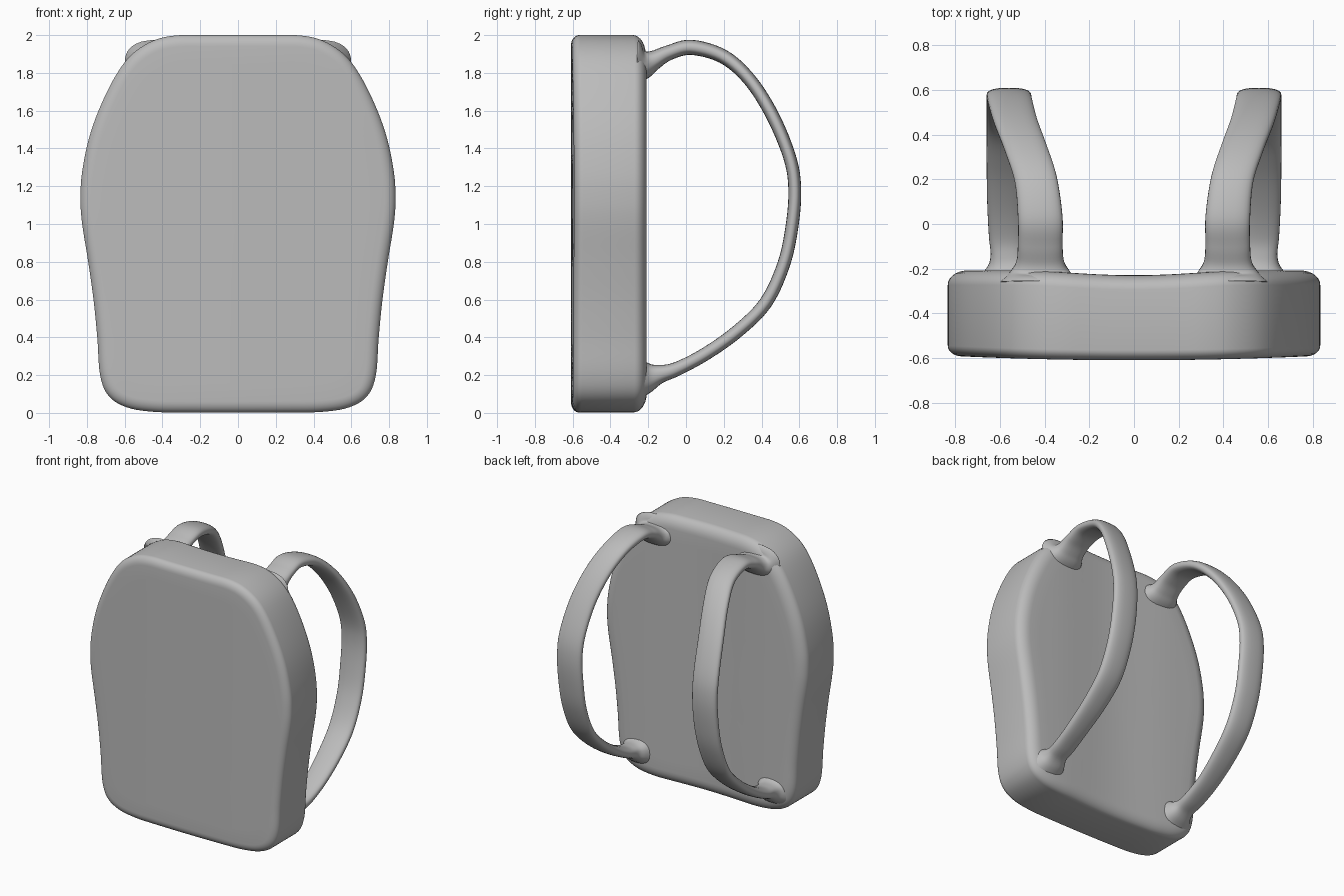
import bpy, bmesh, math
from mathutils import Vector

if "Cube" in bpy.data.objects:
    bpy.data.objects.remove(bpy.data.objects["Cube"])

grey = bpy.data.materials.new("plain grey")
grey.diffuse_color = (0.5, 0.5, 0.5, 1)
grey.use_nodes = True
grey.node_tree.nodes["Principled BSDF"].inputs["Base Color"].default_value = grey.diffuse_color


def spline(pts, steps, closed=False):
    """Catmull-Rom interpolation of tuples of any length."""
    n, out = len(pts), []
    for i in range(n if closed else n - 1):
        p = [pts[k % n] if closed else pts[min(max(k, 0), n - 1)]
             for k in range(i - 1, i + 3)]
        for s in range(steps):
            t = s / steps
            out.append(tuple(0.5 * (2 * b + (c - a) * t
                       + (2 * a - 5 * b + 4 * c - d) * t * t
                       + (3 * b - a - 3 * c + d) * t ** 3)
                       for a, b, c, d in zip(*p)))
    if not closed:
        out.append(tuple(pts[-1]))
    return out


def loft(name, rings):
    """Skin a list of closed vertex rings and cap both ends."""
    bm = bmesh.new()
    vs = [[bm.verts.new(co) for co in ring] for ring in rings]
    for a, b in zip(vs, vs[1:]):
        for i in range(len(a)):
            j = (i + 1) % len(a)
            bm.faces.new((a[i], a[j], b[j], b[i]))
    bm.faces.new(vs[0])
    bm.faces.new(vs[-1])
    bmesh.ops.recalc_face_normals(bm, faces=bm.faces)
    for f in bm.faces:
        f.smooth = True
    mesh = bpy.data.meshes.new(name)
    bm.to_mesh(mesh)
    bm.free()
    mesh.materials.append(grey)
    ob = bpy.data.objects.new(name, mesh)
    bpy.context.collection.objects.link(ob)
    return ob


# Bag body: outline in x/z, rounded into gently curved front and back faces
half = [(0.25, 0.002), (0.45, 0.006), (0.59, 0.03), (0.685, 0.09), (0.73, 0.2),
        (0.745, 0.4), (0.765, 0.6), (0.793, 0.8), (0.825, 1.0), (0.834, 1.13),
        (0.826, 1.27), (0.79, 1.45), (0.73, 1.62), (0.645, 1.79), (0.56, 1.9),
        (0.45, 1.97), (0.33, 1.998), (0.16, 2.0)]
outline = [Vector(p) for p in spline(
    half + [(-x, z) for x, z in reversed(half)], 5, closed=True)]
inward = []
for i, p in enumerate(outline):
    d = (outline[(i + 1) % len(outline)] - outline[i - 1]).normalized()
    inward.append(Vector((-d.y, d.x)))
centre = Vector((0, 1.0))


def front_y(x):
    return -0.59 - 0.02 * (1 - (x / 0.83) ** 2)


def back_y(x):
    return -0.208 - (0.022 * math.cos(math.pi * x / 1.1) ** 2 if abs(x) < 0.55 else 0)


def half_body(face_y, inset, depth):
    """Rings from the side wall, over the rounded rim, to the middle of a face."""
    rings = []
    for k in range(8):
        a = math.pi / 2 * k / 7
        ring = []
        for p, n in zip(outline, inward):
            q = p + n * inset * (1 - math.cos(a))
            ring.append((q.x, face_y(q.x) + depth * (1 - math.sin(a)), q.y))
        rings.append(ring)
    for s in (0.9, 0.78, 0.64, 0.5, 0.36, 0.22, 0.1, 0.02):
        ring = []
        for p, n in zip(outline, inward):
            q = centre + (p + n * inset - centre) * s
            ring.append((q.x, face_y(q.x), q.y))
        rings.append(ring)
    return rings


loft("bag_body", half_body(front_y, 0.06, 0.045)[::-1] + half_body(back_y, 0.09, -0.065))

# Shoulder straps: x, y, z, width, thickness, flaring where they meet the body
path = [(.42, -.26, 1.85, .36, .25), (.42, -.215, 1.85, .27, .16),
        (.42, -.17, 1.867, .215, .105), (.42, -.09, 1.907, .2, .08),
        (.42, .03, 1.935, .2, .08), (.44, .2, 1.885, .19, .075),
        (.485, .34, 1.76, .19, .07), (.53, .46, 1.57, .195, .07),
        (.555, .55, 1.35, .2, .068), (.56, .576, 1.18, .2, .068),
        (.56, .56, .98, .2, .068), (.563, .515, .78, .195, .068),
        (.565, .42, .58, .19, .07), (.57, .27, .43, .18, .07),
        (.575, .1, .31, .165, .07), (.57, -.05, .232, .16, .075),
        (.565, -.14, .205, .155, .1), (.56, -.2, .19, .21, .165),
        (.56, -.26, .185, .3, .25)]
fine = spline(path, 6)
rings = []
for i, (x, y, z, w, t) in enumerate(fine):
    a, b = fine[max(i - 1, 0)], fine[min(i + 1, len(fine) - 1)]
    tangent = (Vector(b[:3]) - Vector(a[:3])).normalized()
    across = (Vector((1, 0, 0)) - tangent * tangent.x).normalized()
    up = tangent.cross(across)
    ring = []
    for k in range(28):
        ang = 2 * math.pi * k / 28
        c, s = math.cos(ang), math.sin(ang)
        c, s = (math.copysign(abs(v) ** 0.8, v) for v in (c, s))
        ring.append(Vector((x, y, z)) + across * c * w / 2 + up * s * t / 2)
    rings.append(ring)
straps = loft("shoulder_straps", rings)
straps.modifiers.new("mirror", 'MIRROR').use_axis[0] = True
